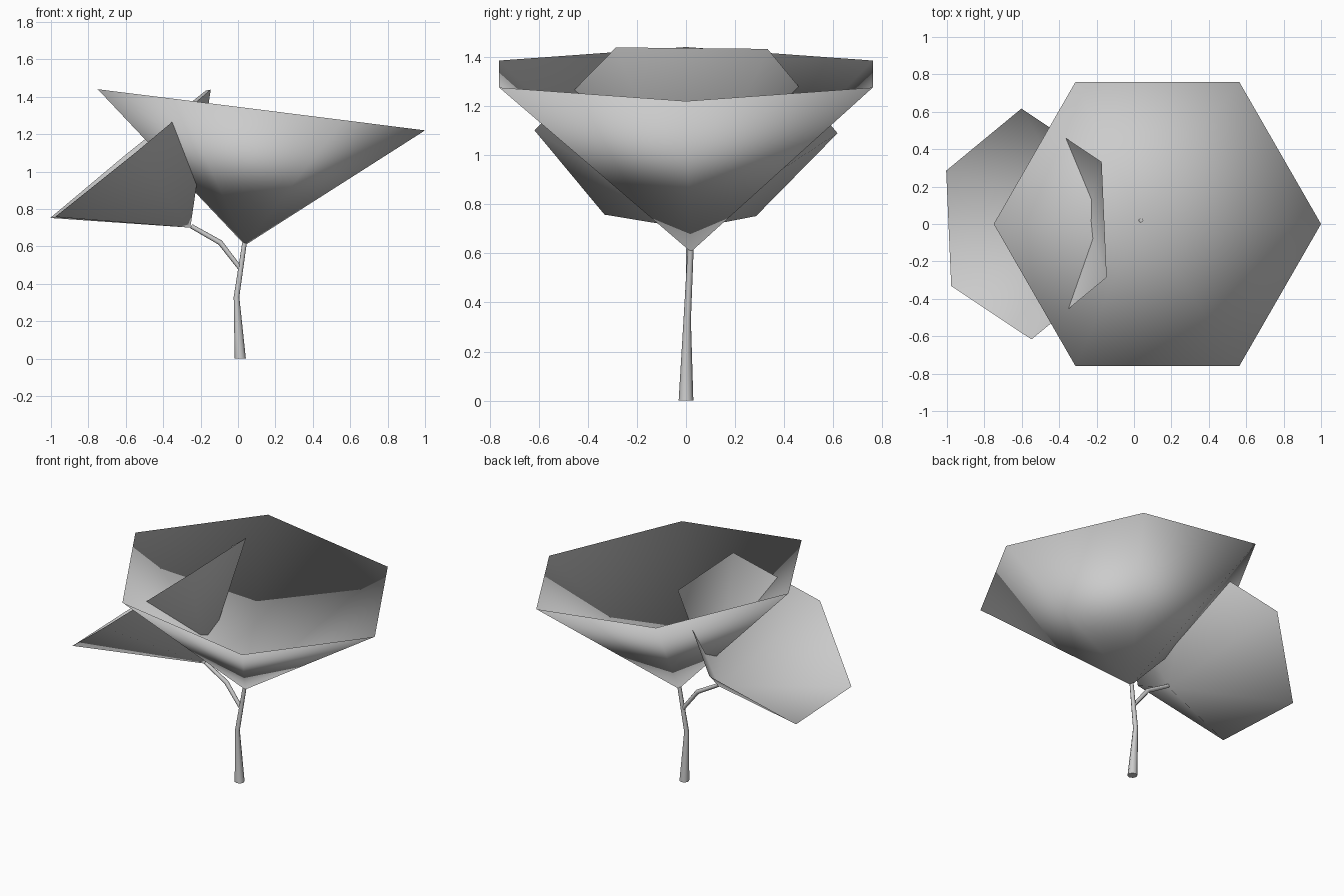
import bpy, bmesh, math
from mathutils import Vector

if "Cube" in bpy.data.objects:
    bpy.data.objects.remove(bpy.data.objects["Cube"])


def make_object(name, bm, smooth_angle):
    me = bpy.data.meshes.new(name)
    bm.to_mesh(me)
    bm.free()
    ob = bpy.data.objects.new(name, me)
    bpy.context.collection.objects.link(ob)
    bpy.ops.object.select_all(action='DESELECT')
    ob.select_set(True)
    bpy.context.view_layer.objects.active = ob
    if smooth_angle >= 180:
        bpy.ops.object.shade_smooth()
    else:
        bpy.ops.object.shade_smooth_by_angle(angle=math.radians(smooth_angle))
    return ob


def leaf_cup(name, apex, centre, u, v, lining=0.0):
    """Open six-sided funnel with a tilted rim spanned by u and v.
    A lining closes it into a thin shell that meets the skin at the rim."""
    bm = bmesh.new()
    c, u, v = Vector(centre), Vector(u), Vector(v)
    rim = [bm.verts.new(c + u * math.cos(k * math.pi / 3) + v * math.sin(k * math.pi / 3))
           for k in range(6)]
    tip = bm.verts.new(Vector(apex))
    for i in range(6):
        bm.faces.new((tip, rim[(i + 1) % 6], rim[i]))
    if lining:
        inner = bm.verts.new(Vector(apex) + Vector((0, 0, lining)))
        for i in range(6):
            bm.faces.new((inner, rim[i], rim[(i + 1) % 6]))
        bmesh.ops.recalc_face_normals(bm, faces=bm.faces[:])
    return make_object(name, bm, 180 if lining else 80)


def limb(name, points, radii, sides=8):
    """Tapered tube through a few points, closed at both ends."""
    bm = bmesh.new()
    pts = [Vector(p) for p in points]
    rings = []
    for i, p in enumerate(pts):
        d = (pts[min(i + 1, len(pts) - 1)] - pts[max(i - 1, 0)]).normalized()
        if i == 0 and p.z == 0:
            d = Vector((0, 0, 1))
        a = Vector((0, 1, 0)).cross(d).normalized()
        b = d.cross(a)
        rings.append([bm.verts.new(p + radii[i] * (a * math.cos(t) + b * math.sin(t)))
                      for t in (2 * math.pi * k / sides for k in range(sides))])
    for r, s in zip(rings, rings[1:]):
        for k in range(sides):
            n = (k + 1) % sides
            bm.faces.new((r[k], r[n], s[n], s[k]))
    bm.faces.new(rings[0][::-1])
    bm.faces.new(rings[-1])
    return make_object(name, bm, 50)


# Trunk and side branch
limb("trunk", [(0.012, 0, 0), (-0.008, 0.005, 0.33), (0.038, 0.02, 0.64)],
     [0.03, 0.015, 0.012])
limb("branch", [(0.013, 0.013, 0.48), (-0.095, 0.015, 0.62), (-0.25, 0.018, 0.708)],
     [0.012, 0.014, 0.012])

# Large upper foliage and smaller tilted foliage
leaf_cup("large_foliage", (0.038, 0.02, 0.606), (0.125, 0, 1.33),
         (0.875, 0, -0.11), (0, 0.878, 0), lining=0.015)
leaf_cup("small_foliage", (-0.255, 0.018, 0.70), (-0.575, 0, 1.095),
         (-0.027, 0.617, -0.006), (0.48, 0.027, 0.393))
